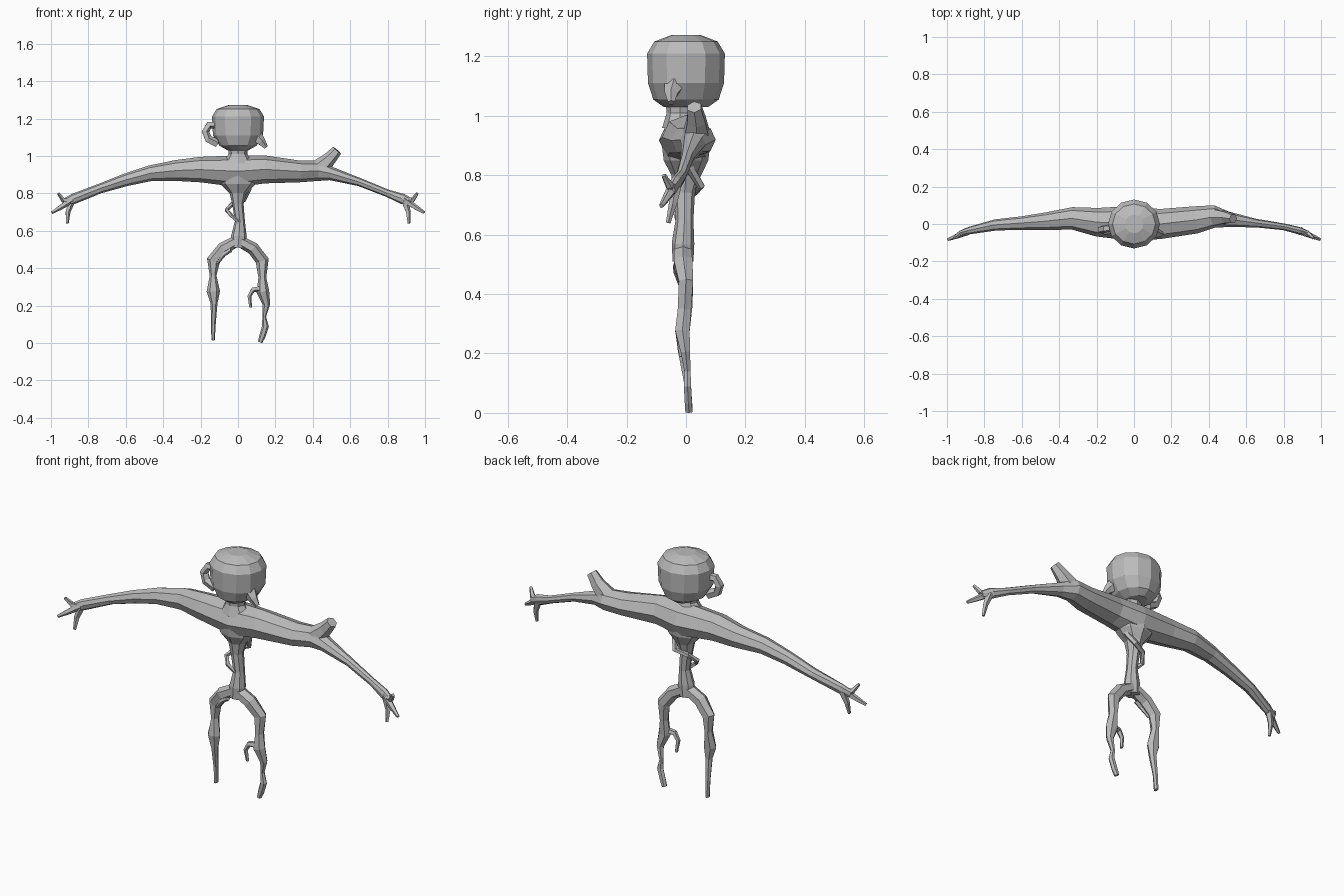
import bpy
import bmesh
import math
from mathutils import Vector

default_cube = bpy.data.objects.get("Cube")
if default_cube:
    bpy.data.objects.remove(default_cube, do_unlink=True)

# Single flat clay colour
clay = bpy.data.materials.new("plain_grey")
clay.use_nodes = True
grey = (0.5, 0.5, 0.5, 1)
clay.diffuse_color = grey
clay.node_tree.nodes["Principled BSDF"].inputs["Base Color"].default_value = grey


def section_ring(bm, centre, tangent, in_plane_radius, depth_radius, sides):
    """One elliptical cross-section, perpendicular to the path."""
    across = tangent.cross(Vector((0, 1, 0)))
    if across.length < 0.01:
        across = Vector((1, 0, 0))
    across.normalize()
    depth = across.cross(tangent).normalized()
    ring = []
    for index in range(sides):
        angle = math.tau * index / sides
        point = (centre
                 + across * in_plane_radius * math.cos(angle)
                 + depth * depth_radius * math.sin(angle))
        point.z = max(point.z, 0)
        ring.append(bm.verts.new(point))
    return ring


def limb(name, sections, sides=6, mirrored=False):
    """Loft flat-shaded rings through (x, y, z, in-plane radius, depth radius)."""
    bm = bmesh.new()
    centres = [Vector(section[:3]) for section in sections]
    if mirrored:
        for centre in centres:
            centre.x = -centre.x
    last = len(centres) - 1
    rings = []
    for index, section in enumerate(sections):
        before = centres[max(index - 1, 0)]
        after = centres[min(index + 1, last)]
        tangent = (after - before).normalized()
        rings.append(section_ring(bm, centres[index], tangent,
                                  section[3], section[4], sides))
    for lower, upper in zip(rings, rings[1:]):
        for index in range(sides):
            following = (index + 1) % sides
            bm.faces.new((lower[index], lower[following],
                          upper[following], upper[index]))
    bm.faces.new(rings[0])
    bm.faces.new(rings[-1])
    bmesh.ops.recalc_face_normals(bm, faces=bm.faces)
    mesh = bpy.data.meshes.new(name)
    bm.to_mesh(mesh)
    bm.free()
    mesh.materials.append(clay)
    part = bpy.data.objects.new(name, mesh)
    bpy.context.collection.objects.link(part)
    return part


def rod(name, points, radius, tip_radius, mirrored=False, sides=5):
    """Thin limb whose radius tapers evenly from base to tip."""
    steps = len(points) - 1
    sections = []
    for index, point in enumerate(points):
        size = radius + (tip_radius - radius) * index / steps
        sections.append((*point, size, size))
    return limb(name, sections, sides, mirrored)


# Broad shoulders running into both arms
limb("shoulders_and_arms", [
    (-.93, -.05, .75, .02, .014),
    (-.88, -.035, .77, .028, .02),
    (-.74, -.005, .825, .026, .03),
    (-.6, .005, .872, .034, .036),
    (-.47, .015, .907, .042, .047),
    (-.33, .03, .922, .056, .06),
    (-.2, .01, .927, .068, .076),
    (0, .003, .918, .085, .094),
    (.14, 0, .928, .075, .08),
    (.33, .022, .917, .058, .073),
    (.43, .04, .92, .054, .06),
    (.5, .025, .905, .036, .042),
    (.65, .005, .86, .022, .023),
    (.8, -.015, .8, .02, .018),
    (.88, -.035, .77, .028, .02),
    (.93, -.05, .75, .02, .014),
], sides=8)

# Raised lump on the left elbow
limb("left_elbow_spur", [
    (.42, .035, .92, .055, .055),
    (.49, .035, .985, .036, .036),
    (.53, .028, 1.03, .028, .026),
])

# Three splayed fingers on each hand
fingers = {
    "upper_finger": [(.89, -.04, .755), (.935, -.055, .765), (.96, -.075, .8)],
    "middle_finger": [(.89, -.04, .765), (.95, -.065, .725), (.995, -.083, .697)],
    "lower_finger": [(.89, -.035, .76), (.91, -.045, .7), (.913, -.06, .64)],
}
for side, flipped in (("left", False), ("right", True)):
    for finger, points in fingers.items():
        rod(side + "_" + finger, points, .02, .008, flipped)

# Belly pinching down to a thin waist and pelvis
limb("waist", [
    (0, 0, .93, .13, .085),
    (0, 0, .85, .095, .075),
    (0, 0, .8, .045, .05),
    (0, -.005, .74, .03, .035),
    (.01, -.005, .65, .027, .03),
    (.005, -.01, .57, .042, .038),
    (0, -.01, .51, .04, .035),
], sides=8)

# Loose sinew wrapping the waist
rod("waist_sinew", [
    (.06, .01, .83), (.03, .05, .765), (-.03, .03, .745),
    (-.06, -.01, .71), (-.035, -.035, .68), (.01, -.025, .64),
], .015, .01)

# Legs
limb("right_leg", [
    (.01, -.01, .555, .03, .035),
    (-.08, -.01, .505, .034, .036),
    (-.132, 0, .44, .036, .028),
    (-.133, 0, .36, .018, .025),
    (-.132, -.012, .275, .036, .028),
    (-.128, -.01, .21, .018, .02),
    (-.132, .005, .1, .013, .013),
    (-.133, .01, .015, .009, .014),
])
limb("left_leg", [
    (-.01, -.01, .555, .03, .035),
    (.08, -.01, .505, .034, .036),
    (.13, 0, .44, .036, .028),
    (.13, -.005, .35, .021, .026),
    (.133, -.012, .275, .034, .028),
    (.152, -.002, .205, .02, .018),
    (.14, .005, .14, .01, .012),
    (.147, .005, .09, .018, .014),
    (.13, .008, .035, .017, .014),
    (.118, .01, .004, .012, .014),
])
rod("right_thigh_sinew", [(-.04, -.03, .5), (-.075, -.03, .475), (-.11, -.015, .43)],
    .015, .01)
rod("left_shin_hook", [(.13, -.015, .29), (.08, -.02, .285),
                       (.06, -.02, .25), (.067, -.015, .19)], .018, .008)

# Neck and blocky rounded head
limb("neck", [
    (0, -.02, .96, .085, .06),
    (0, -.02, 1.01, .05, .045),
    (0, -.02, 1.06, .055, .05),
], sides=8)
limb("head", [
    (0, 0, 1.03, .055, .075),
    (0, 0, 1.055, .1, .11),
    (0, 0, 1.11, .134, .128),
    (0, 0, 1.21, .139, .131),
    (0, 0, 1.25, .115, .107),
    (0, 0, 1.272, .05, .05),
], sides=12)

# Curled right ear and drooping left ear
rod("right_ear", [(-.11, -.02, 1.165), (-.155, -.025, 1.165), (-.175, -.03, 1.13),
                  (-.16, -.035, 1.09), (-.11, -.03, 1.065)], .02, .024)
rod("left_ear", [(.1, -.04, 1.1), (.125, -.05, 1.075), (.15, -.05, 1.045)],
    .036, .012)
